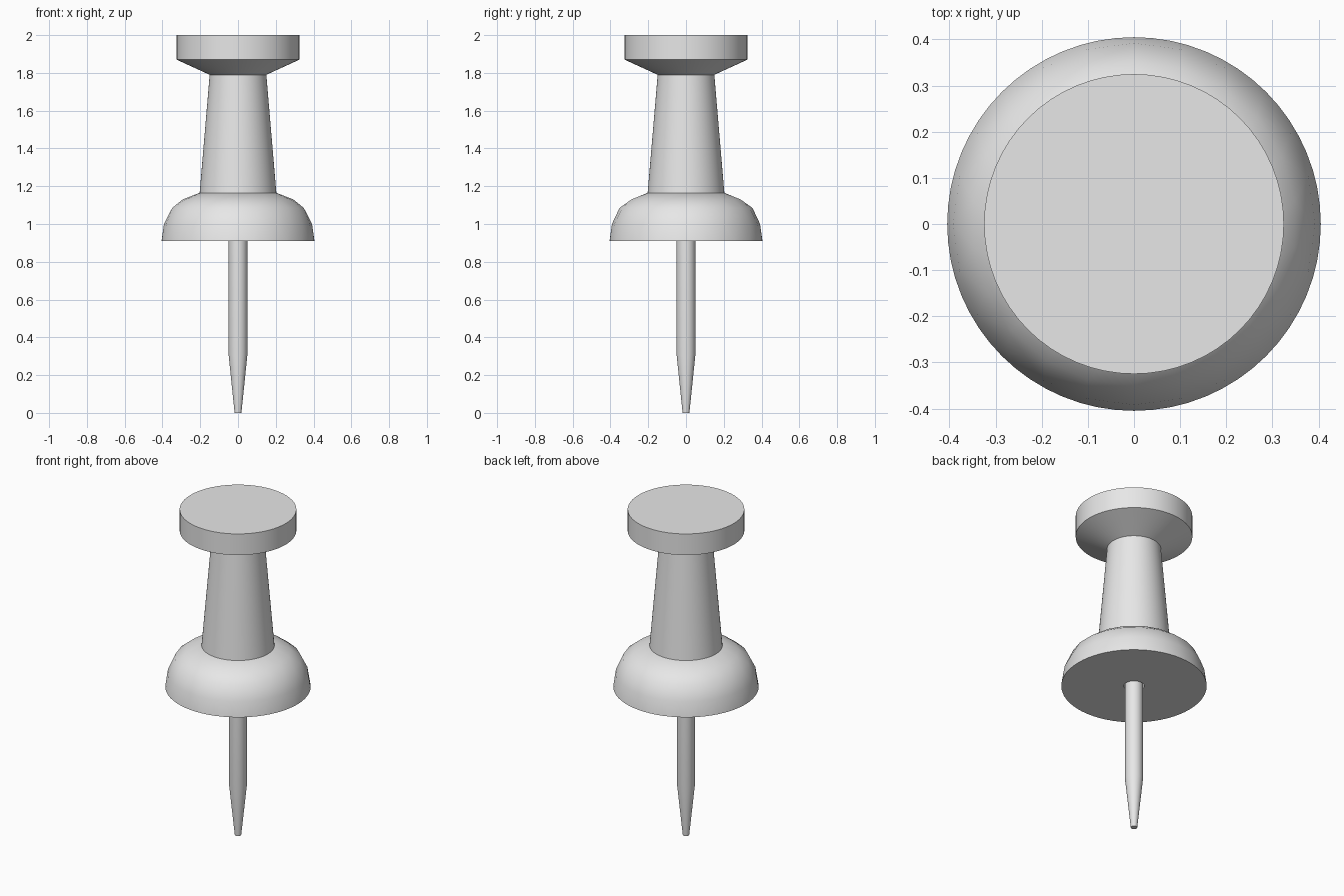
import bpy, bmesh
from math import pi, sin, cos, radians

SIDES = 64

cube = bpy.data.objects.get("Cube")
if cube:
    bpy.data.objects.remove(cube, do_unlink=True)

grey = bpy.data.materials.new("plain grey")
grey.use_nodes = True
grey.diffuse_color = (0.8, 0.8, 0.8, 1)
grey.node_tree.nodes["Principled BSDF"].inputs["Base Color"].default_value = (0.8, 0.8, 0.8, 1)


def ring(bm, radius, z, count=SIDES, shift=0.0):
    angles = [2 * pi * (i + shift) / count for i in range(count)]
    return [bm.verts.new((radius * cos(a), radius * sin(a), z)) for a in angles]


def finish(name, bm, angle):
    bmesh.ops.recalc_face_normals(bm, faces=bm.faces)
    mesh = bpy.data.meshes.new(name)
    bm.to_mesh(mesh)
    bm.free()
    mesh.materials.append(grey)
    obj = bpy.data.objects.new(name, mesh)
    bpy.context.collection.objects.link(obj)
    bpy.ops.object.select_all(action="DESELECT")
    obj.select_set(True)
    bpy.context.view_layer.objects.active = obj
    bpy.ops.object.shade_smooth_by_angle(angle=radians(angle))


def lathe(name, profile):
    """Closed solid of revolution from (radius, height) points."""
    bm = bmesh.new()
    rings = [ring(bm, r, z) for r, z in profile]
    for a, b in zip(rings, rings[1:]):
        for i in range(SIDES):
            j = (i + 1) % SIDES
            bm.faces.new((a[i], a[j], b[j], b[i]))
    bm.faces.new(rings[0])
    bm.faces.new(rings[-1])
    finish(name, bm, 20)


# Grip: tapered stem and flared flat head
lathe("grip", [(0.203, 1.165), (0.15, 1.79), (0.325, 1.87), (0.325, 2.0)])

# Needle with a tapered blunt tip, running up into the collar
lathe("needle", [(0.018, 0.0), (0.05, 0.31), (0.05, 0.95)])

# Collar: faceted dome with staggered rings between two round rims
bm = bmesh.new()
ring(bm, 0.405, 0.91)
ring(bm, 0.392, 1.0, 24)
ring(bm, 0.352, 1.085, 22, 0.5)
ring(bm, 0.293, 1.13, 18)
ring(bm, 0.203, 1.165)
bmesh.ops.convex_hull(bm, input=bm.verts)
bottom = [f for f in bm.faces if all(v.co.z < 0.92 for v in f.verts)]
bmesh.ops.delete(bm, geom=bottom, context="FACES_ONLY")
finish("collar", bm, 50)

# Flat collar underside with a shallow socket around the needle
lathe_profile = [(0.405, 0.91), (0.057, 0.91), (0.057, 0.94)]
bm = bmesh.new()
rings = [ring(bm, r, z) for r, z in lathe_profile]
for a, b in zip(rings, rings[1:]):
    for i in range(SIDES):
        j = (i + 1) % SIDES
        bm.faces.new((a[j], a[i], b[i], b[j]))
bm.faces.new(list(reversed(rings[-1])))
bm.normal_update()
if sum(f.normal.z for f in bm.faces) > 0:
    bmesh.ops.reverse_faces(bm, faces=bm.faces)
finish("collar_underside", bm, 20)
